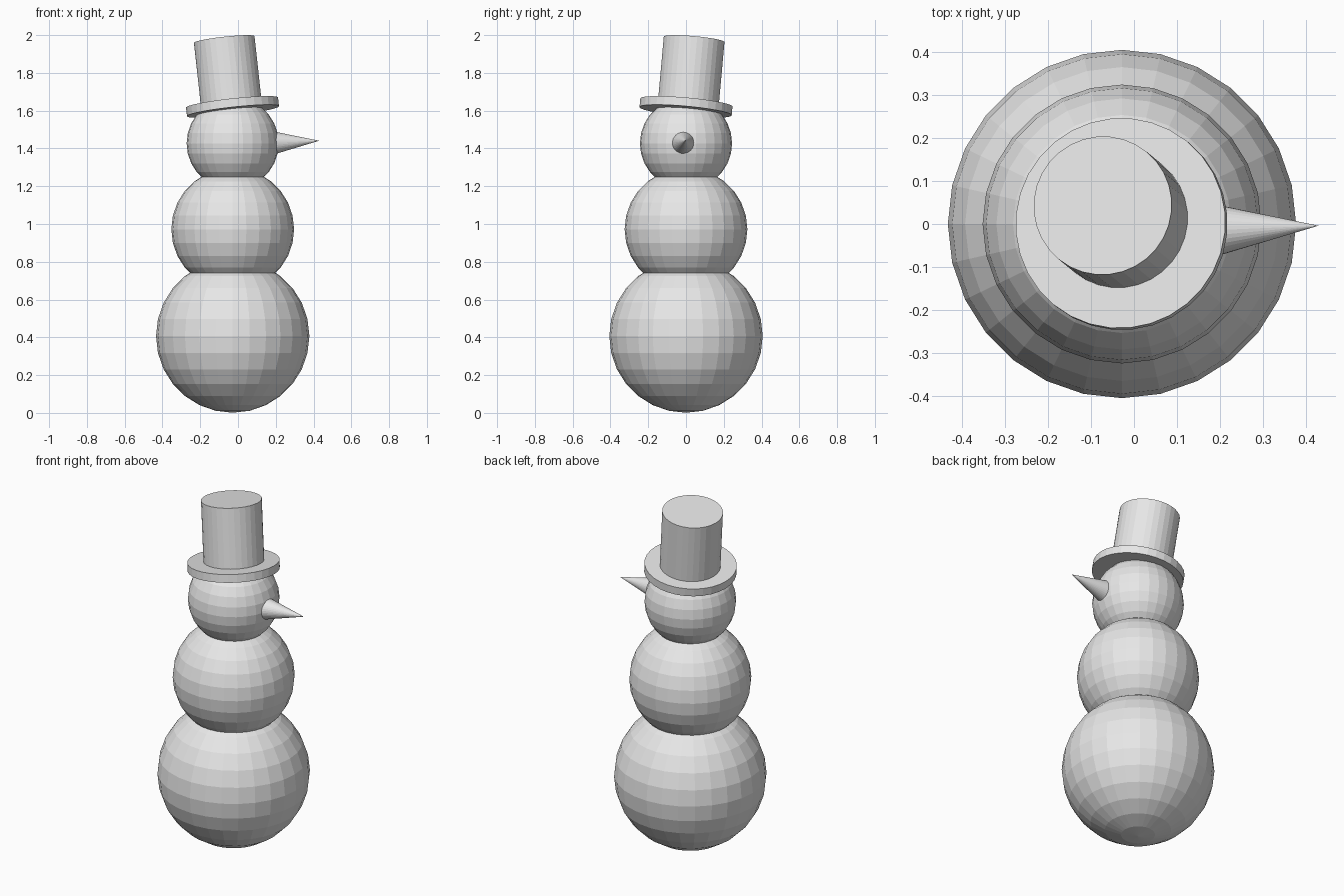
import bpy
from mathutils import Vector

if "Cube" in bpy.data.objects:
    bpy.data.objects.remove(bpy.data.objects["Cube"])

grey = bpy.data.materials.new("plain_grey")
grey.diffuse_color = (0.8, 0.8, 0.8, 1)
grey.use_nodes = True
grey.node_tree.nodes["Principled BSDF"].inputs["Base Color"].default_value = grey.diffuse_color


def finish(name):
    ob = bpy.context.object
    ob.name = name
    ob.data.materials.clear()
    ob.data.materials.append(grey)
    return ob


def ball(name, z, radius):
    bpy.ops.mesh.primitive_uv_sphere_add(segments=28, ring_count=14, radius=radius,
                                         location=(-0.028, 0, z))
    return finish(name)


def tapered(name, start, end, r1, r2, sides=32):
    """Cone or cylinder running from start to end."""
    start, end = Vector(start), Vector(end)
    axis = end - start
    bpy.ops.mesh.primitive_cone_add(vertices=sides, radius1=r1, radius2=r2,
                                    depth=axis.length, location=(start + end) / 2,
                                    rotation=axis.to_track_quat('Z', 'Y').to_euler())
    return finish(name)


# Three stacked snowballs
ball("lower_ball", 0.407, 0.406)
ball("middle_ball", 0.972, 0.325)
ball("head_ball", 1.427, 0.244)

# Pointed nose
tapered("nose", (0.20, -0.014, 1.43), (0.43, -0.004, 1.441), 0.058, 0.0)

# Tilted hat: brim and crown share one leaning axis
lean = Vector((-0.11, 0.09, 1)).normalized()
brim = Vector((-0.029, 0.0, 1.62))
tapered("hat_brim", brim - lean * 0.023, brim + lean * 0.023, 0.246, 0.246)
top = Vector((-0.073, 0.043, 1.977))
tapered("hat_crown", top - lean * 0.345, top, 0.162, 0.162)
